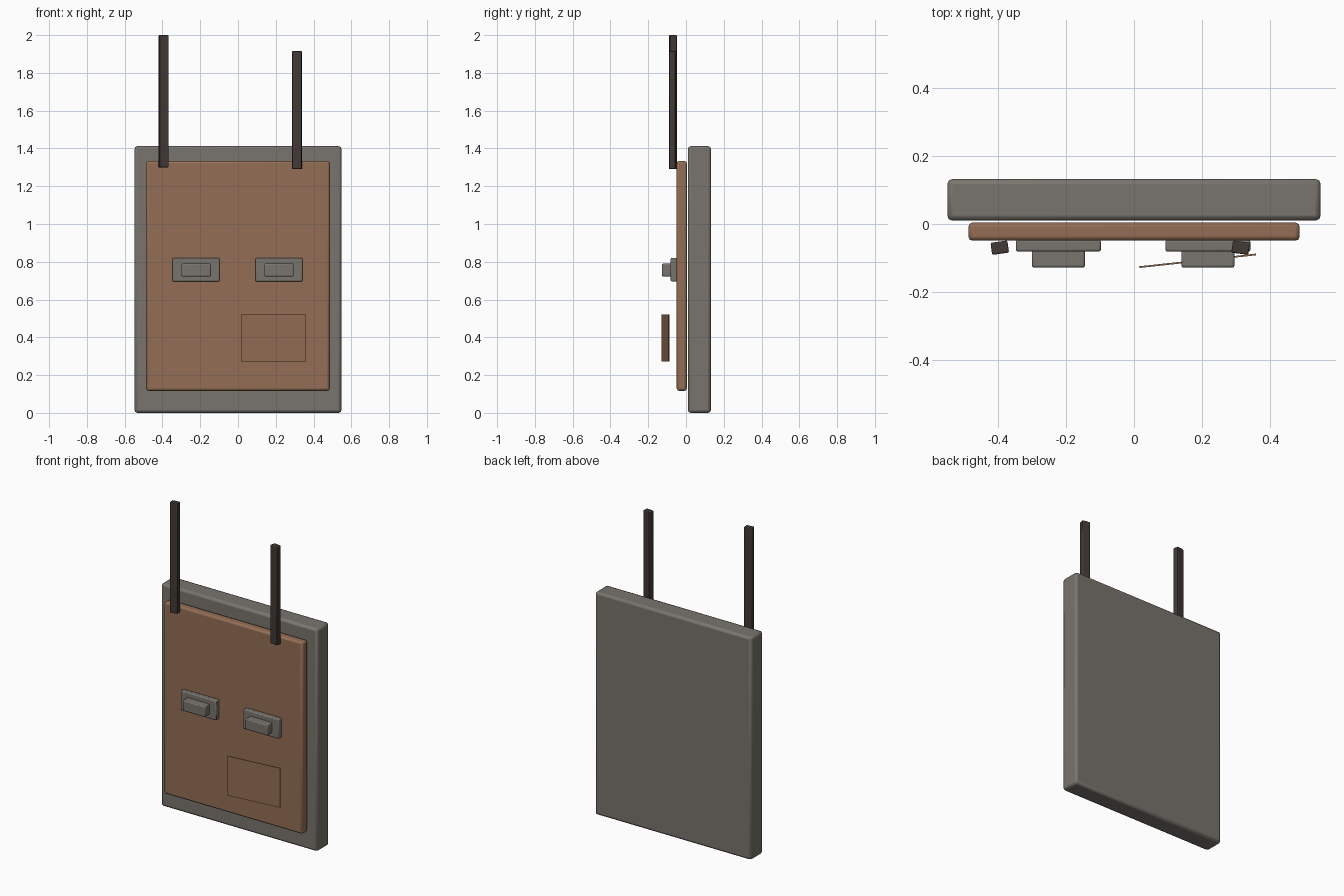
import bpy
import math

if "Cube" in bpy.data.objects:
    bpy.data.objects.remove(bpy.data.objects["Cube"])


def material(name, rgb):
    m = bpy.data.materials.new(name)
    m.diffuse_color = (*rgb, 1)
    m.use_nodes = True
    m.node_tree.nodes["Principled BSDF"].inputs["Base Color"].default_value = m.diffuse_color
    return m


grey = material("stone_grey", (0.19, 0.175, 0.155))
tan = material("tan_leather", (0.29, 0.155, 0.09))
dark = material("dark_strap", (0.055, 0.04, 0.035))


def box(name, center, size, mat, bevel=0.0, turn=0.0, segments=2):
    bpy.ops.mesh.primitive_cube_add(size=1, location=center)
    ob = bpy.context.object
    ob.name = name
    ob.scale = size
    bpy.ops.object.transform_apply(location=False, rotation=False, scale=True)
    ob.rotation_euler.z = math.radians(turn)
    ob.data.materials.append(mat)
    if bevel:
        mod = ob.modifiers.new("rounded_edges", "BEVEL")
        mod.width = bevel
        mod.segments = segments
        bpy.ops.object.shade_smooth_by_angle(angle=math.radians(50))
    return ob


# Slab and the covering panel on its front
box("back_slab", (0, 0.071, 0.706), (1.096, 0.122, 1.412), grey, 0.015)
box("front_panel", (0, -0.0225, 0.725), (0.972, 0.053, 1.216), tan, 0.012)

# Two clasps, each a plate with a raised block
for side, x in (("left", -0.222), ("right", 0.217)):
    box(side + "_clasp_plate", (x, -0.064, 0.758), (0.25, 0.034, 0.124), grey, 0.006)
    box(side + "_clasp_block", (x, -0.102, 0.756), (0.156, 0.052, 0.068), grey, 0.006)

# Upright straps, slightly twisted and of unequal length
box("left_strap", (-0.394, -0.0695, 1.65), (0.05, 0.036, 0.70), dark, 0.004, 8)
box("right_strap", (0.313, -0.0695, 1.603), (0.05, 0.036, 0.624), dark, 0.004, -8)

# Thin patch hanging in front of the panel
box("loose_patch", (0.187, -0.108, 0.396), (0.345, 0.005, 0.25), tan, 0, 6.2)
